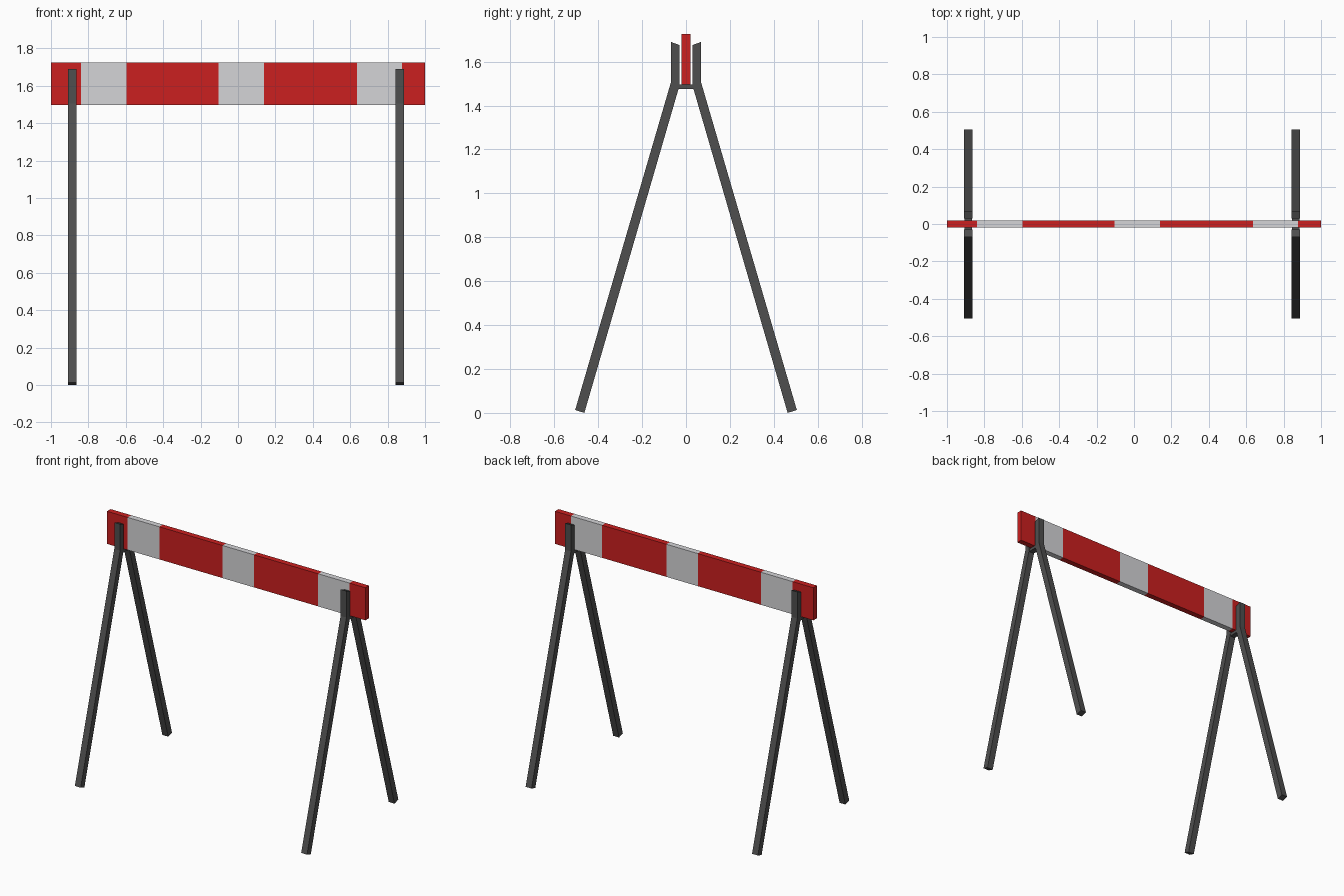
import bpy, bmesh

if "Cube" in bpy.data.objects:
    bpy.data.objects.remove(bpy.data.objects["Cube"])


def material(name, rgb):
    m = bpy.data.materials.new(name)
    m.diffuse_color = (*rgb, 1)
    m.use_nodes = True
    m.node_tree.nodes["Principled BSDF"].inputs["Base Color"].default_value = m.diffuse_color
    return m


RED = material("red", (0.60, 0.014, 0.014))
WHITE = material("white", (0.66, 0.66, 0.68))
STEEL = material("dark_grey", (0.078, 0.078, 0.078))


def finish(bm, name, *mats):
    bmesh.ops.recalc_face_normals(bm, faces=bm.faces)
    mesh = bpy.data.meshes.new(name)
    bm.to_mesh(mesh)
    bm.free()
    for m in mats:
        mesh.materials.append(m)
    ob = bpy.data.objects.new(name, mesh)
    bpy.context.collection.objects.link(ob)
    return ob


def box(x0, x1, y0, y1, z0, z1):
    bm = bmesh.new()
    bmesh.ops.create_cube(bm, size=1)
    for v in bm.verts:
        v.co = ((x0 + x1) / 2 + v.co.x * (x1 - x0),
                (y0 + y1) / 2 + v.co.y * (y1 - y0),
                (z0 + z1) / 2 + v.co.z * (z1 - z0))
    return bm


# Striped board: cut at each stripe edge, then coloured alternately
cuts = [-0.84, -0.595, -0.105, 0.138, 0.635, 0.877]
bm = box(-1, 1, -0.02, 0.02, 1.497, 1.725)
for x in cuts:
    bmesh.ops.bisect_plane(bm, geom=bm.verts[:] + bm.edges[:] + bm.faces[:],
                           plane_co=(x, 0, 0), plane_no=(1, 0, 0))
for f in bm.faces:
    cx = f.calc_center_median().x
    f.material_index = sum(cx > c for c in cuts) % 2
finish(bm, "striped_board", RED, WHITE)

# Bent leg profile in (y, z), from the foot up the outside and back down
profile = [(0.463, 0.0), (0.505, 0.013), (0.069, 1.505), (0.069, 1.69),
           (0.03, 1.676), (0.03, 1.49)]

for side, x in (("left", -0.887), ("right", 0.865)):
    # Pair of legs, mirrored front to back
    bm = bmesh.new()
    face = bm.faces.new([bm.verts.new((x - 0.0225, y, z)) for y, z in profile])
    ext = bmesh.ops.extrude_face_region(bm, geom=[face])
    verts = [g for g in ext["geom"] if isinstance(g, bmesh.types.BMVert)]
    bmesh.ops.translate(bm, verts=verts, vec=(0.045, 0, 0))
    legs = finish(bm, side + "_legs", STEEL)
    mod = legs.modifiers.new("mirror", 'MIRROR')
    mod.use_axis = (False, True, False)
    mod.use_mirror_merge = False
    # Small rest under the board joining the two legs
    finish(box(x - 0.02, x + 0.02, -0.036, 0.036, 1.475, 1.495),
           side + "_board_rest", STEEL)
